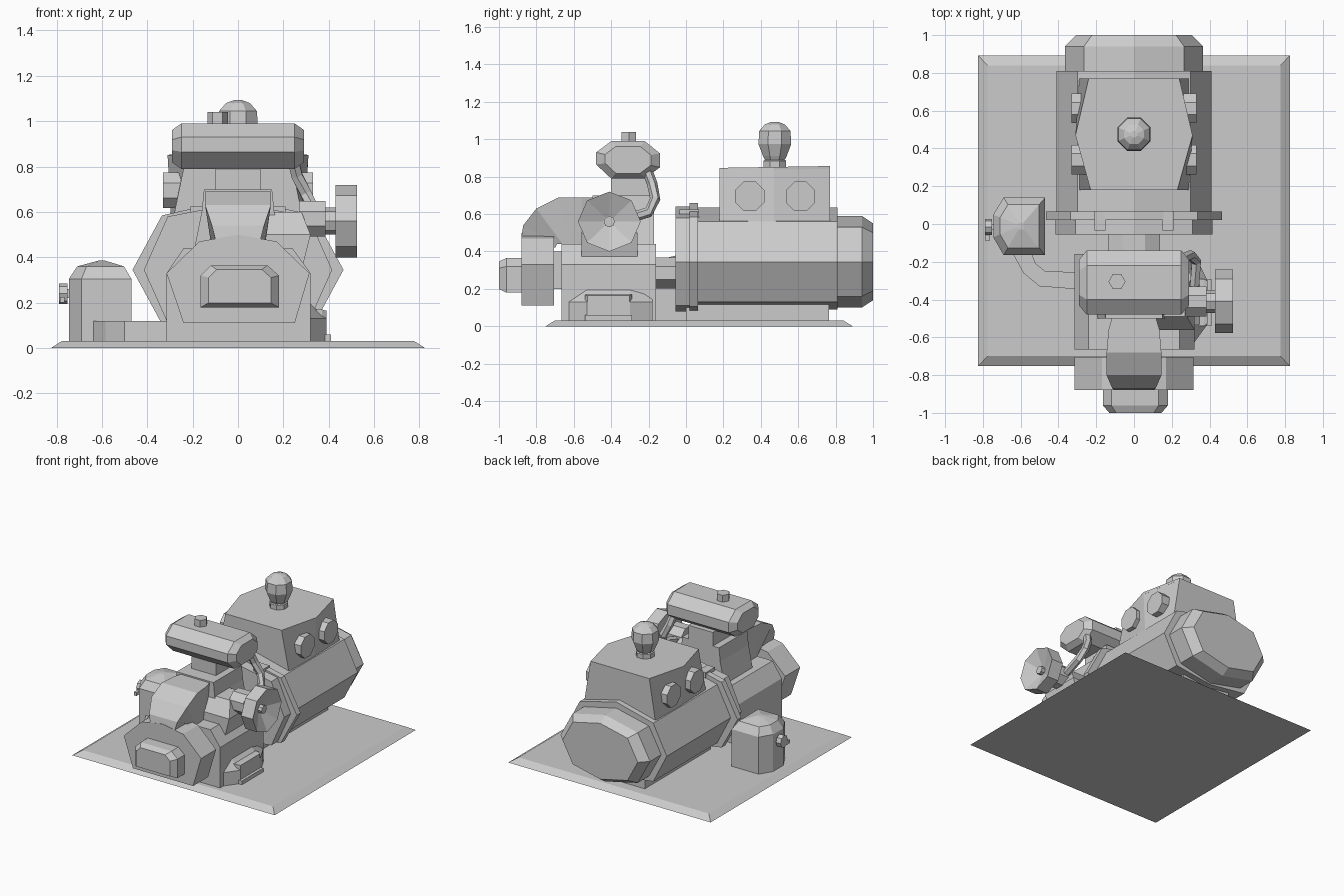
import bpy, bmesh, math
from mathutils import Vector

if "Cube" in bpy.data.objects:
    bpy.data.objects.remove(bpy.data.objects["Cube"])

grey = bpy.data.materials.new("plain grey")
grey.diffuse_color = (0.6, 0.6, 0.6, 1)
grey.use_nodes = True
grey.node_tree.nodes["Principled BSDF"].inputs["Base Color"].default_value = grey.diffuse_color


def loft(name, rings):
    """Skin a list of matching point rings and cap both ends."""
    bm = bmesh.new()
    vs = [[bm.verts.new(p) for p in r] for r in rings]
    n = len(rings[0])
    for a, b in zip(vs, vs[1:]):
        for i in range(n):
            j = (i + 1) % n
            bm.faces.new((a[i], a[j], b[j], b[i]))
    bm.faces.new(vs[0])
    bm.faces.new(vs[-1])
    bmesh.ops.recalc_face_normals(bm, faces=bm.faces)
    me = bpy.data.meshes.new(name)
    bm.to_mesh(me)
    bm.free()
    me.materials.append(grey)
    ob = bpy.data.objects.new(name, me)
    bpy.context.collection.objects.link(ob)
    return ob


def place(p, t, axis):
    u, v = p
    return {'x': (t, u, v), 'y': (u, t, v), 'z': (u, v, t)}[axis]


def sweep(name, pts, axis, sections):
    """Sections are (position, scale); the profile is scaled about its box centre."""
    cu = (min(p[0] for p in pts) + max(p[0] for p in pts)) / 2
    cv = (min(p[1] for p in pts) + max(p[1] for p in pts)) / 2
    return loft(name, [[place((cu + (u - cu) * s, cv + (v - cv) * s), t, axis)
                        for u, v in pts] for t, s in sections])


def box(name, x0, x1, y0, y1, z0, z1):
    return sweep(name, [(x0, y0), (x1, y0), (x1, y1), (x0, y1)], 'z', [(z0, 1), (z1, 1)])


def gon(cu, cv, ru, rv, n=8, turn=0):
    return [(cu + ru * math.cos(math.tau * i / n + turn),
             cv + rv * math.sin(math.tau * i / n + turn)) for i in range(n)]


def oct_body(rx, dx, dz, rz, cz=0.345, crown=0):
    return [(rx, cz), (dx, cz + dz), (0, cz + rz + crown), (-dx, cz + dz),
            (-rx, cz), (-dx, cz - dz), (0, cz - rz), (dx, cz - dz)]


def tube(name, path, r, n=6):
    rings = []
    P = [Vector(p) for p in path]
    for i, p in enumerate(P):
        d = (P[min(i + 1, len(P) - 1)] - P[max(i - 1, 0)]).normalized()
        a = d.cross(Vector((1, 0.01, 0))).normalized()
        b = d.cross(a)
        rings.append([p + r * (a * math.cos(math.tau * k / n) + b * math.sin(math.tau * k / n))
                      for k in range(n)])
    return loft(name, rings)


# Base plate with sloped rim
loft("base_plate", [[(-x, y0, z), (x, y0, z), (x, y1, z), (-x, y1, z)]
                    for x, y0, y1, z in ((.825, -.752, .892, 0), (.775, -.70, .84, .032))])

# Generator barrel, flanges, end cap and foot
sweep("generator_barrel", oct_body(.41, .30, .215, .255, crown=.035), 'y', [(0, 1), (.81, 1)])
sweep("front_flange", oct_body(.415, .31, .235, .265, crown=.03), 'y', [(-.055, 1), (.03, 1)])
sweep("flange_ring", oct_body(.465, .335, .24, .29, crown=.025), 'y', [(.02, 1), (.065, 1)])
sweep("end_cap", oct_body(.365, .265, .185, .245), 'y', [(.8, 1), (.94, 1), (1.0, .84)])
box("generator_foot", -.2, .2, .0, .765, .03, .2)
for s in (-1, 1):
    box("flange_clamp", s * .18 - .03, s * .18 + .03, -.035, .07, .58, .625)

# Control housing on the generator
top = [(-.23, .18), (.23, .18), (.31, .47), (.24, .77), (-.24, .77), (-.31, .47)]
low = [(-.29, .18), (.29, .18), (.295, .47), (.29, .77), (-.29, .77), (-.295, .47)]
loft("control_housing", [[(x, y, .55) for x, y in low],
                         [(x, y, .84 + .015 * (y - .18) / .6) for x, y in top]])
loft("housing_lid", [[(x, y, z + .01 * (y - .18) / .6) for x, y in top] for z in (.832, .847)])
for s in (-1, 1):
    for y in (.34, .612):
        sweep("side_dial", gon(y, .695, .085, .085, 8, math.pi / 8), 'x', [(s * .24, 1), (s * .33, 1)])

# Beacon knob
sweep("beacon", gon(0, .475, .095, .095, 8, math.pi / 8), 'z',
      [(.84, .68), (.885, .68), (.89, .6), (.91, .72), (.975, 1), (1.045, .95), (1.08, .6), (1.093, .2)])

# Shaft coupling
sweep("shaft_coupling", gon(0, .285, .15, .09, 8, math.pi / 8), 'y', [(-.18, 1), (-.04, 1)])

# Engine crankcase
sweep("crankcase", [(-.315, .03), (.32, .03), (.32, .33), (.24, .44), (-.24, .44), (-.315, .33)],
      'y', [(-.665, 1), (-.16, 1)])
plan = [(.2, -.66), (.31, -.64), (.39, -.53), (.39, -.3), (.33, -.18), (.2, -.16)]
loft("side_sump", [[(x, y, .03) for x, y in plan], [(x, y, .13) for x, y in plan],
                   [(.2 + (x - .2) * .6, y, .2) for x, y in plan]])
box("sump_plate", .3, .41, -.54, -.29, .03, .06)
sweep("sump_cover", [(-.54, .06), (-.29, .06), (-.29, .17), (-.54, .17)], 'x', [(.3, 1), (.37, 1), (.39, .9)])

# Front fan housing and starter nose
face = [(-.24, .11), (.25, .11), (.315, .33), (.17, .47), (0, .5), (-.17, .47), (-.315, .33)]
sweep("fan_housing", face, 'y', [(-.88, 1), (-.705, 1)])
box("fan_neck", -.14, .14, -.71, -.65, .2, .4)
nose = [(-.165, .18), (.18, .18), (.18, .32), (.13, .365), (-.12, .365), (-.165, .32)]
sweep("starter_nose", nose, 'y', [(-1.0, .8), (-.96, 1), (-.87, 1)])

# Air duct elbow: outer point, inner point, half widths
elbow = [(-.88, .48, -.70, .42, .10), (-.87, .54, -.69, .44, .115), (-.80, .63, -.66, .44, .145),
         (-.68, .69, -.61, .43, .145), (-.56, .69, -.54, .43, .135), (-.44, .69, -.44, .43, .10)]
loft("air_duct", [[(-w, yo, zo), (w, yo, zo), (w * .8, yi, zi), (-w * .8, yi, zi)]
                  for yo, zo, yi, zi, w in elbow])

# Cylinder block and neck under the fuel tank
loft("cylinder_block", [[(-w, -.5, z), (w, -.5, z), (w, -.17, z), (-w, -.17, z)]
                        for w, z in ((.2, .4), (.16, .6), (.15, .7))])
box("tank_mount", -.1, .1, -.4, -.17, .69, .80)

# Fuel tank with filler cap
tank = [(-.48, .865), (-.40, .79), (-.22, .79), (-.14, .85), (-.14, .925), (-.22, .99), (-.40, .99), (-.48, .93)]
sweep("fuel_tank", tank, 'x', [(-.29, .72), (-.25, 1), (.25, 1), (.29, .72)])
sweep("filler_cap", gon(-.09, -.305, .045, .045, 6), 'z', [(.98, 1), (1.04, 1)])

# Pull-start pulley and bracket
sweep("pulley_hub", gon(-.41, .57, .085, .085, 8, math.pi / 8), 'x', [(.27, 1), (.385, 1)])
sweep("pulley_shaft", gon(-.41, .56, .06, .06), 'x', [(.37, 1), (.45, 1)])
sweep("pulley_wheel", gon(-.41, .56, .168, .16), 'x', [(.43, 1), (.525, 1), (.47, .2)])
sweep("pulley_bolt", gon(-.41, .56, .03, .03), 'x', [(.44, 1), (.50, 1)])
loft("pulley_bracket", [[(.1, y0, z), (x, y0, z), (x, y1, z), (.1, y1, z)]
                        for x, y0, y1, z in ((.28, -.56, -.26, .34), (.32, -.56, -.26, .5), (.28, -.49, -.33, .6))])

# Fuel line
tube("fuel_line", [(.24, -.21, .84), (.26, -.18, .76), (.30, -.165, .68), (.33, -.2, .61), (.32, -.33, .57)], .028)

# Filter canister beside the generator, its valve and the low duct feeding it
can = [(-.69, -.165), (-.47, -.165), (-.47, .14), (-.69, .14), (-.745, .05), (-.745, -.07)]
apex = (-.6, -.01)
loft("filter_canister", [[(apex[0] + (x - apex[0]) * s, apex[1] + (y - apex[1]) * s, z) for x, y in can]
                         for z, s in ((.03, 1), (.305, 1), (.36, .75), (.385, .12))])
box("valve_stem", -.77, -.73, -.03, .0, .22, .26)
sweep("valve_handle", gon(-.015, .24, .042, .045), 'x', [(-.79, 1), (-.752, 1)])
box("valve_lever", -.785, -.765, -.09, -.02, .2, .225)
outer = [(-.64, -.16), (-.585, -.26), (-.50, -.33), (-.30, -.345)]
inner = [(-.54, -.16), (-.52, -.21), (-.47, -.25), (-.30, -.255)]
loft("low_duct", [[(*o, .03), (*o, .12), (*i, .12), (*i, .03)] for o, i in zip(outer, inner)])
